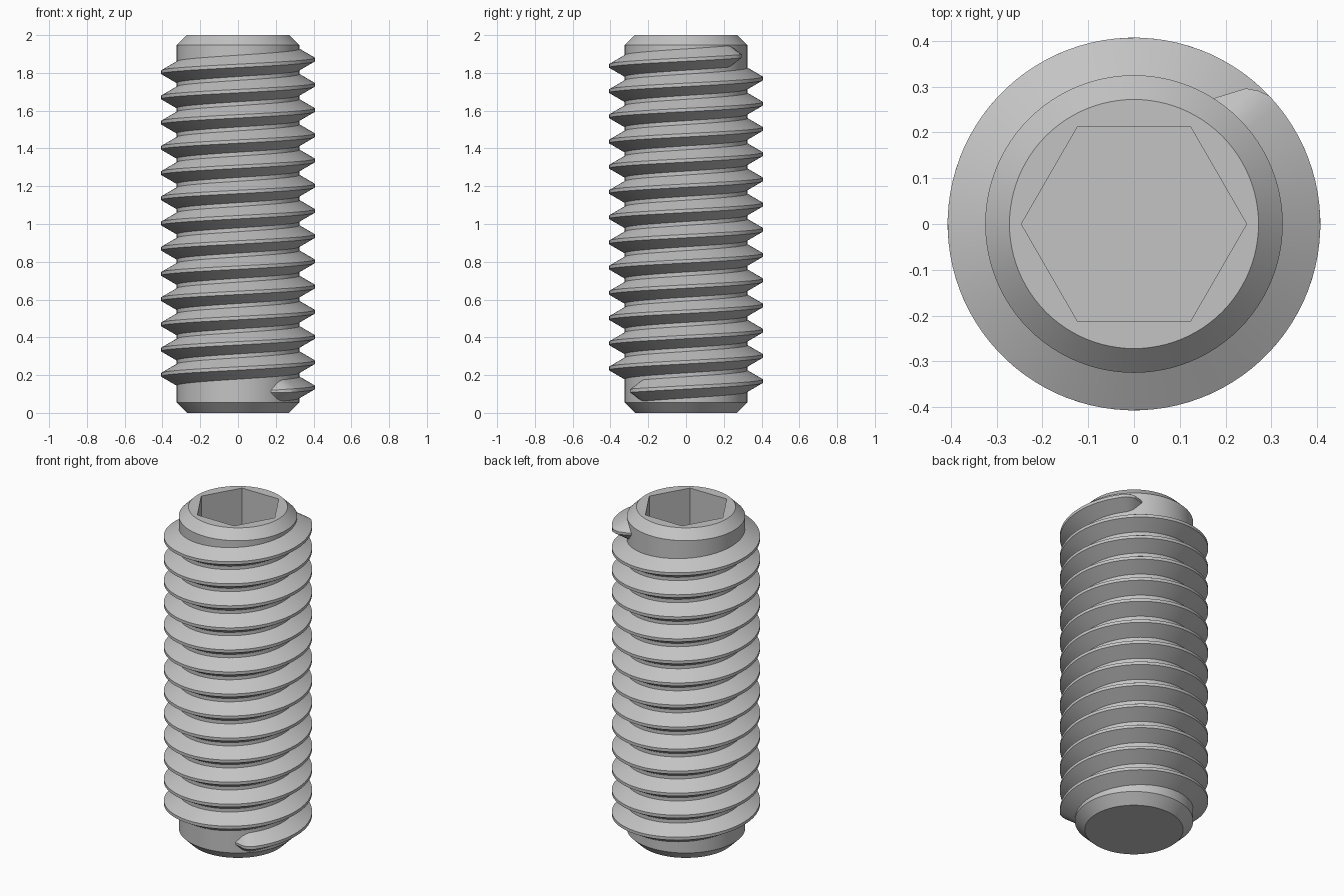
import bpy, bmesh
from math import cos, sin, pi, radians

cube = bpy.data.objects.get("Cube")
if cube:
    bpy.data.objects.remove(cube)

SEG = 96                  # sides per full turn
ROOT, CREST = 0.325, 0.407
PITCH = 0.1335
Z_START = 0.135           # thread height where it first crosses +x
FULL = radians(43.5)      # thread is at full height up to this angle
TURNS = 13

steel = bpy.data.materials.new("grey steel")
steel.use_nodes = True
GREY = (0.55, 0.55, 0.55, 1)
steel.diffuse_color = GREY
steel.node_tree.nodes["Principled BSDF"].inputs["Base Color"].default_value = GREY


def skin(bm, rings, closed_ring):
    """Join consecutive rings of vertices with quads and cap both ends."""
    for a, b in zip(rings, rings[1:]):
        n = len(a)
        for i in range(n if closed_ring else n - 1):
            j = (i + 1) % n
            bm.faces.new((a[i], a[j], b[j], b[i]))
    bm.faces.new(rings[0])
    bm.faces.new(rings[-1])


def finish(bm, name):
    bmesh.ops.recalc_face_normals(bm, faces=bm.faces)
    mesh = bpy.data.meshes.new(name)
    bm.to_mesh(mesh)
    bm.free()
    mesh.materials.append(steel)
    obj = bpy.data.objects.new(name, mesh)
    bpy.context.collection.objects.link(obj)
    bpy.ops.object.select_all(action='DESELECT')
    obj.select_set(True)
    bpy.context.view_layer.objects.active = obj
    bpy.ops.object.shade_smooth_by_angle(angle=radians(25))


def round_radius(r, a):
    return r


def hex_radius(r, a):
    return r * cos(pi / 6) / cos(a % (pi / 3) - pi / 6)


# Chamfered core with a hexagonal socket sunk into the top
bm = bmesh.new()
profile = [
    (0.27, 0, round_radius), (ROOT, 0.055, round_radius),
    (ROOT, 1.947, round_radius), (0.272, 2, round_radius),
    (0.246, 2, hex_radius), (0.246, 1.55, hex_radius),
]
rings = []
for r, z, shape in profile:
    angles = [2 * pi * i / SEG for i in range(SEG)]
    rings.append([bm.verts.new((shape(r, a) * cos(a), shape(r, a) * sin(a), z))
                  for a in angles])
skin(bm, rings, True)
finish(bm, "core")

# Helical thread, with tapered run-outs at both ends
bm = bmesh.new()
last = 2 * pi * TURNS + FULL
steps = int((last + FULL) / (2 * pi) * SEG)
# each station: angle, crest radius, crest half width, root half width
stations = [(-FULL + (last + FULL) * i / steps, CREST, 0.009, 0.0595)
            for i in range(steps + 1)]
for extra, r, crest_half, root_half in ((3.5, 0.398, 0.009, 0.054),
                                        (7, 0.384, 0.008, 0.045),
                                        (14, 0.326, 0.006, 0.011)):
    stations.insert(0, (-FULL - radians(extra), r, crest_half, root_half))
    stations.append((last + radians(extra), r, crest_half, root_half))
rings = []
for a, r, crest_half, root_half in stations:
    z = Z_START + PITCH * a / (2 * pi)
    section = [(0.32, -root_half), (r, -crest_half), (r, crest_half), (0.32, root_half)]
    rings.append([bm.verts.new((q * cos(a), q * sin(a), z + h)) for q, h in section])
skin(bm, rings, True)
finish(bm, "thread")
